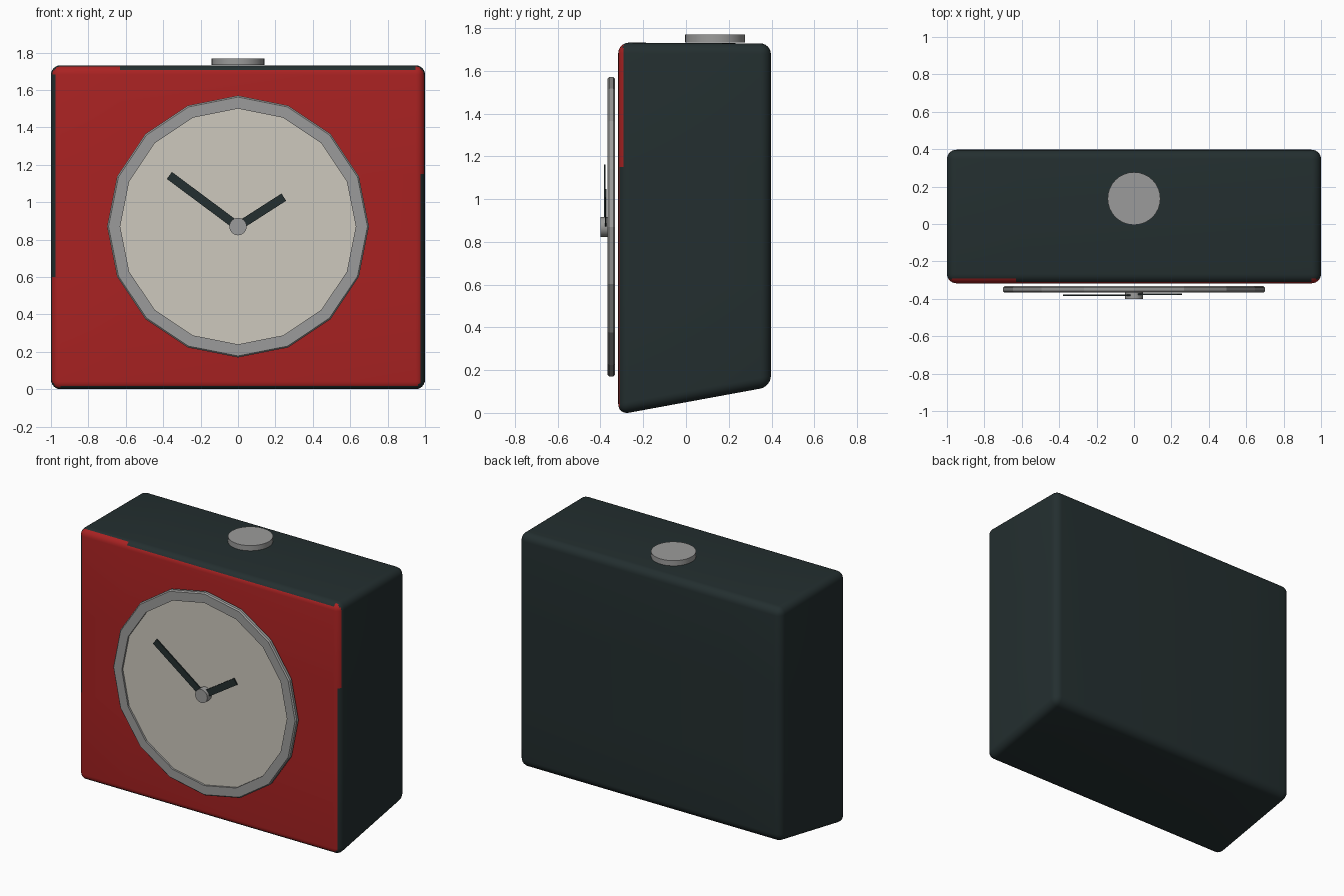
import bpy, bmesh, math
from mathutils import Vector

if "Cube" in bpy.data.objects:
    bpy.data.objects.remove(bpy.data.objects["Cube"])


def material(name, rgb):
    m = bpy.data.materials.new(name)
    m.diffuse_color = (*rgb, 1)
    m.use_nodes = True
    m.node_tree.nodes["Principled BSDF"].inputs["Base Color"].default_value = m.diffuse_color
    return m


DARK = material("dark slate", (0.017, 0.028, 0.029))
RED = material("red", (0.40, 0.016, 0.016))
CREAM = material("cream", (0.61, 0.58, 0.51))
GREY = material("metal grey", (0.33, 0.33, 0.325))
CENTRE_Z = 0.87


def finish(name, bm, mats, smooth=True):
    bmesh.ops.recalc_face_normals(bm, faces=bm.faces)
    mesh = bpy.data.meshes.new(name)
    bm.to_mesh(mesh)
    bm.free()
    for m in mats:
        mesh.materials.append(m)
    obj = bpy.data.objects.new(name, mesh)
    bpy.context.collection.objects.link(obj)
    if smooth:
        bpy.ops.object.select_all(action='DESELECT')
        obj.select_set(True)
        bpy.context.view_layer.objects.active = obj
        bpy.ops.object.shade_smooth_by_angle(angle=math.radians(30))
    return obj


def prism(bm, points, offset):
    """Extrude a closed outline along an offset vector."""
    face = bm.faces.new([bm.verts.new(p) for p in points])
    top = bmesh.ops.extrude_face_region(bm, geom=[face], use_keep_orig=True)
    bmesh.ops.translate(bm, vec=offset,
                        verts=[v for v in top["geom"] if isinstance(v, bmesh.types.BMVert)])


def dial_circle(r, y, n):
    return [(r * math.cos(2 * math.pi * i / n), y,
             CENTRE_Z + r * math.sin(2 * math.pi * i / n)) for i in range(n)]


def dial_disc(name, r, y0, y1, n, mat):
    bm = bmesh.new()
    prism(bm, dial_circle(r, y0, n), (0, y1 - y0, 0))
    return finish(name, bm, [mat])


# Body: wedge-bottomed block with rounded edges and a red front
bm = bmesh.new()
side = [(-1, -0.317, -0.003), (-1, 0.397, 0.128), (-1, 0.397, 1.728), (-1, -0.317, 1.732)]
prism(bm, side, (2, 0, 0))
bmesh.ops.recalc_face_normals(bm, faces=bm.faces)
bmesh.ops.bevel(bm, geom=bm.edges[:], offset=0.05, offset_type='OFFSET',
                segments=6, profile=0.5, affect='EDGES', clamp_overlap=True)
# cuts where the red wraps farther round the rounded edge
for co, no in (((0, 0, 1.15), (0, 0, 1)), ((0, 0, 0.6), (0, 0, 1)), ((-0.63, 0, 0), (1, 0, 0))):
    bmesh.ops.bisect_plane(bm, geom=bm.verts[:] + bm.edges[:] + bm.faces[:],
                           plane_co=co, plane_no=no)
bmesh.ops.recalc_face_normals(bm, faces=bm.faces)
bm.normal_update()
for f in bm.faces:
    c = f.calc_center_median()
    wrap = ((c.x > 0.95 and c.z > 1.15) or (c.x < -0.95 and c.z < 0.6)
            or (c.z > 1.68 and c.x < -0.63))
    f.material_index = 1 if -f.normal.y > (0.55 if wrap else 0.85) else 0
low = min(v.co.z for v in bm.verts)
bmesh.ops.translate(bm, vec=(0, 0, -low), verts=[v for v in bm.verts if v.co.z < 0.5])
finish("clock_body", bm, [DARK, RED])

# Bezel: sixteen-sided ring with a chamfered outer edge
bm = bmesh.new()
profile = [(0.63, -0.367), (0.692, -0.367), (0.70, -0.359),
           (0.70, -0.340), (0.692, -0.332), (0.63, -0.332)]
rings = [[bm.verts.new(p) for p in dial_circle(r, y, 16)] for r, y in profile]
for a, b in zip(rings, rings[1:] + rings[:1]):
    for i in range(16):
        j = (i + 1) % 16
        bm.faces.new((a[i], a[j], b[j], b[i]))
finish("bezel_ring", bm, [GREY], smooth=False)

# Dial plate and centre cap
dial_disc("dial_plate", 0.632, -0.354, -0.335, 16, CREAM)
dial_disc("hand_cap", 0.047, -0.401, -0.352, 16, GREY)


# Hands: thin flat bars from the centre to their tips
def hand(name, tip, y):
    hub, tip = Vector((0, y, CENTRE_Z)), Vector((tip[0], y, tip[1]))
    d = (tip - hub).normalized()
    w = Vector((-d.z, 0, d.x)) * 0.023
    bm = bmesh.new()
    prism(bm, [hub - w, tip - w, tip + w, hub + w], (0, 0.008, 0))
    finish(name, bm, [DARK], smooth=False)


hand("minute_hand", (-0.367, 1.143), -0.384)
hand("hour_hand", (0.245, 1.027), -0.379)

# Alarm button on top
bm = bmesh.new()
prism(bm, [(0.141 * math.cos(math.tau * i / 32), 0.136 + 0.141 * math.sin(math.tau * i / 32), 1.733)
           for i in range(32)], (0, 0, 0.036))
finish("top_button", bm, [GREY])
